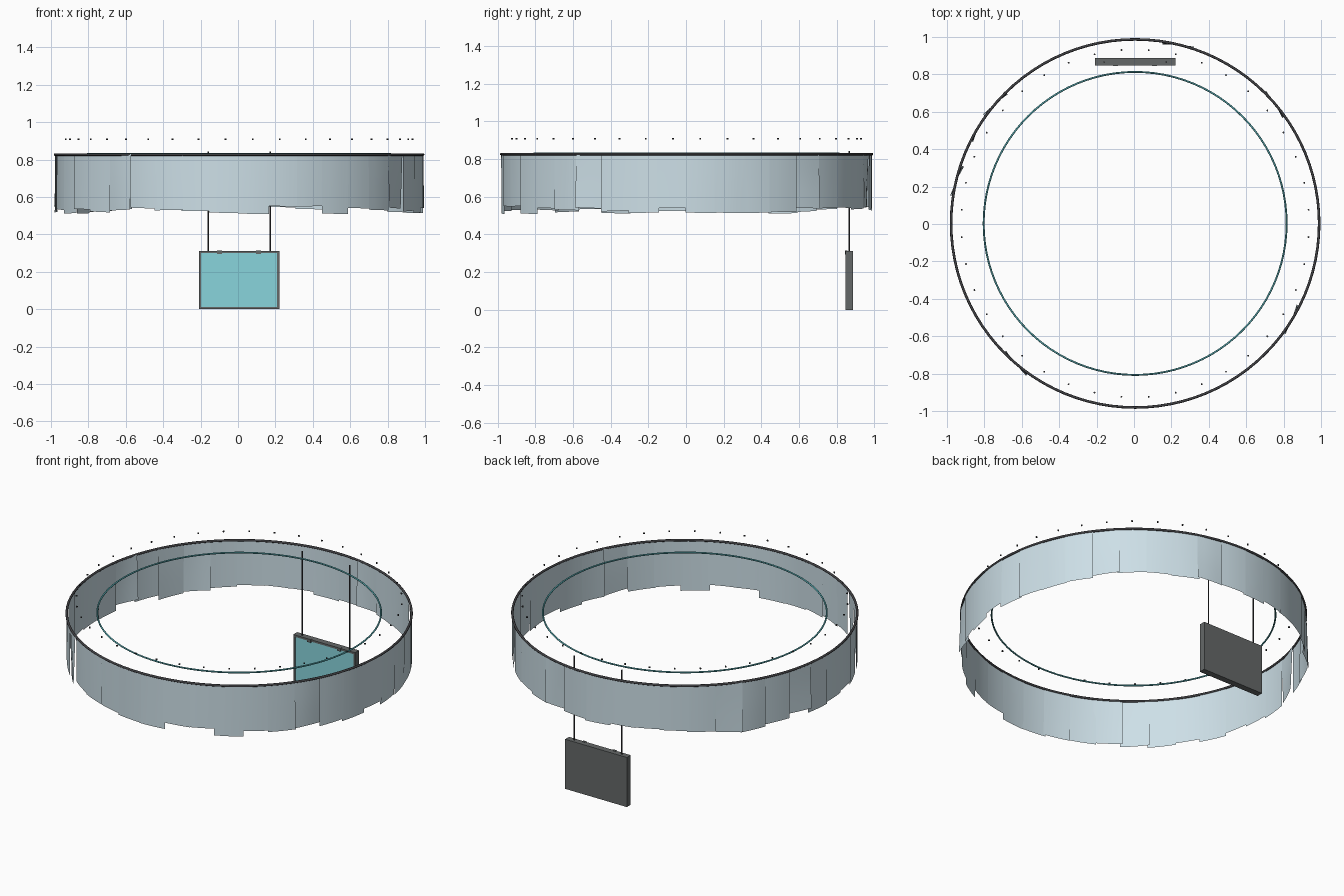
import bpy, bmesh, math, random
from mathutils import Vector

if "Cube" in bpy.data.objects:
    bpy.data.objects.remove(bpy.data.objects["Cube"])

random.seed(4)
CX, CY = 0.006, 0.003      # shared centre of all rings
TOP = 0.83


def mat(name, c):
    m = bpy.data.materials.new(name)
    m.diffuse_color = (*c, 1)
    m.use_nodes = True
    m.node_tree.nodes["Principled BSDF"].inputs["Base Color"].default_value = m.diffuse_color
    return m


dark = mat("dark_metal", (0.05, 0.05, 0.055))
grey = mat("grey_casing", (0.13, 0.14, 0.14))
pale = mat("pale_curtain", (0.61, 0.74, 0.80))
teal = mat("teal_screen", (0.25, 0.66, 0.72))
teal_dark = mat("teal_tube", (0.08, 0.35, 0.38))


def finish(bm, name, material, smooth=False):
    me = bpy.data.meshes.new(name)
    for f in bm.faces:
        f.smooth = smooth
    bm.to_mesh(me)
    bm.free()
    ob = bpy.data.objects.new(name, me)
    bpy.context.collection.objects.link(ob)
    me.materials.append(material)
    return ob


def box(name, lo, hi, material):
    bm = bmesh.new()
    bmesh.ops.create_cube(bm, size=1)
    lo, hi = Vector(lo), Vector(hi)
    for v in bm.verts:
        v.co = Vector([(lo[i] + hi[i]) / 2 + v.co[i] * (hi[i] - lo[i]) for i in range(3)])
    return finish(bm, name, material)


def ring(name, radius, tube, z, material):
    bpy.ops.mesh.primitive_torus_add(major_radius=radius, minor_radius=tube,
                                     major_segments=96, minor_segments=10,
                                     location=(CX, CY, z))
    ob = bpy.context.object
    ob.name = name
    ob.data.materials.append(material)
    bpy.ops.object.shade_smooth()


def cylinder(name, radius, lo, hi, x, y, material):
    bpy.ops.mesh.primitive_cylinder_add(vertices=12, radius=radius, depth=hi - lo,
                                        location=(x, y, (lo + hi) / 2))
    ob = bpy.context.object
    ob.name = name
    ob.data.materials.append(material)
    bpy.ops.object.shade_smooth_by_angle()


# Outer curtain rail and inner light tube
ring("curtain_rail", 0.984, 0.007, 0.827, dark)
ring("inner_tube", 0.81, 0.005, TOP, teal_dark)

# Curtain: 40 overlapping hanging strips with uneven hems
hems = {30: .51, 31: .55, 32: .55, 33: .51, 34: .54, 35: .53, 36: .54, 37: .525,
        38: .515, 39: .54, 0: .515, 1: .515, 2: .515, 3: .52, 4: .54, 5: .54,
        29: .515, 28: .525, 27: .53, 26: .54, 25: .53, 24: .52}
twists = {25: .016, 18: .018, 16: -.012, 15: .016, 8: -.014, 4: .014, 36: -.016}
STEP = math.radians(9)
bm = bmesh.new()
for k in range(40):
    hem = hems.get(k, random.uniform(0.51, 0.55))
    twist = twists.get(k, random.uniform(-.003, .003))
    slope = random.uniform(-.003, .003)
    base = 0.982 + 0.003 * (k % 2)
    rows = []
    for t in (0, 0.33, 0.67, 1):
        row = []
        for i in range(5):
            u = i / 2 - 1
            a = (k + 0.5 + u * 0.54) * STEP
            r = base + u * twist * (0.35 + 0.65 * t)
            z = TOP + (hem + u * slope - TOP) * t
            row.append(bm.verts.new((CX + r * math.cos(a), CY + r * math.sin(a), z)))
        rows.append(row)
    for a, b in zip(rows, rows[1:]):
        for i in range(4):
            bm.faces.new((b[i], b[i + 1], a[i + 1], a[i]))
finish(bm, "curtain_strips", pale, True)

# Small ceiling fixings above the rail
bm = bmesh.new()
for k in range(40):
    a = (k + 0.5) * STEP
    new = bmesh.ops.create_cone(bm, cap_ends=True, segments=8, radius1=.005,
                                radius2=.005, depth=.007)["verts"]
    bmesh.ops.translate(bm, verts=new, vec=(CX + .93 * math.cos(a), CY + .93 * math.sin(a), .909))
finish(bm, "ceiling_fixings", dark)

# Hanging screen: casing, bezel, lit panel
X0, X1, Y0, Y1, H, B = -0.209, 0.221, 0.848, 0.887, 0.312, 0.012
box("screen_casing", (X0, Y0 + .006, 0), (X1, Y1, H), grey)
box("bezel_left", (X0, Y0, 0), (X0 + B, Y0 + .006, H), grey)
box("bezel_right", (X1 - B, Y0, 0), (X1, Y0 + .006, H), grey)
box("bezel_bottom", (X0 + B, Y0, 0), (X1 - B, Y0 + .006, B), grey)
box("bezel_top", (X0 + B, Y0, H - B), (X1 - B, Y0 + .006, H), grey)
box("screen_panel", (X0 + B, Y0 + .003, B), (X1 - B, Y0 + .007, H - B), teal)

# Hanging rods and clips
for s, side in ((-1, "left"), (1, "right")):
    cylinder("rod_" + side, 0.004, 0.30, 0.842, CX + s * .166, 0.866, dark)
    x = CX + s * .104
    box("clip_" + side, (x - .013, Y0 - .004, .294), (x + .013, Y0 + .01, .314), grey)
